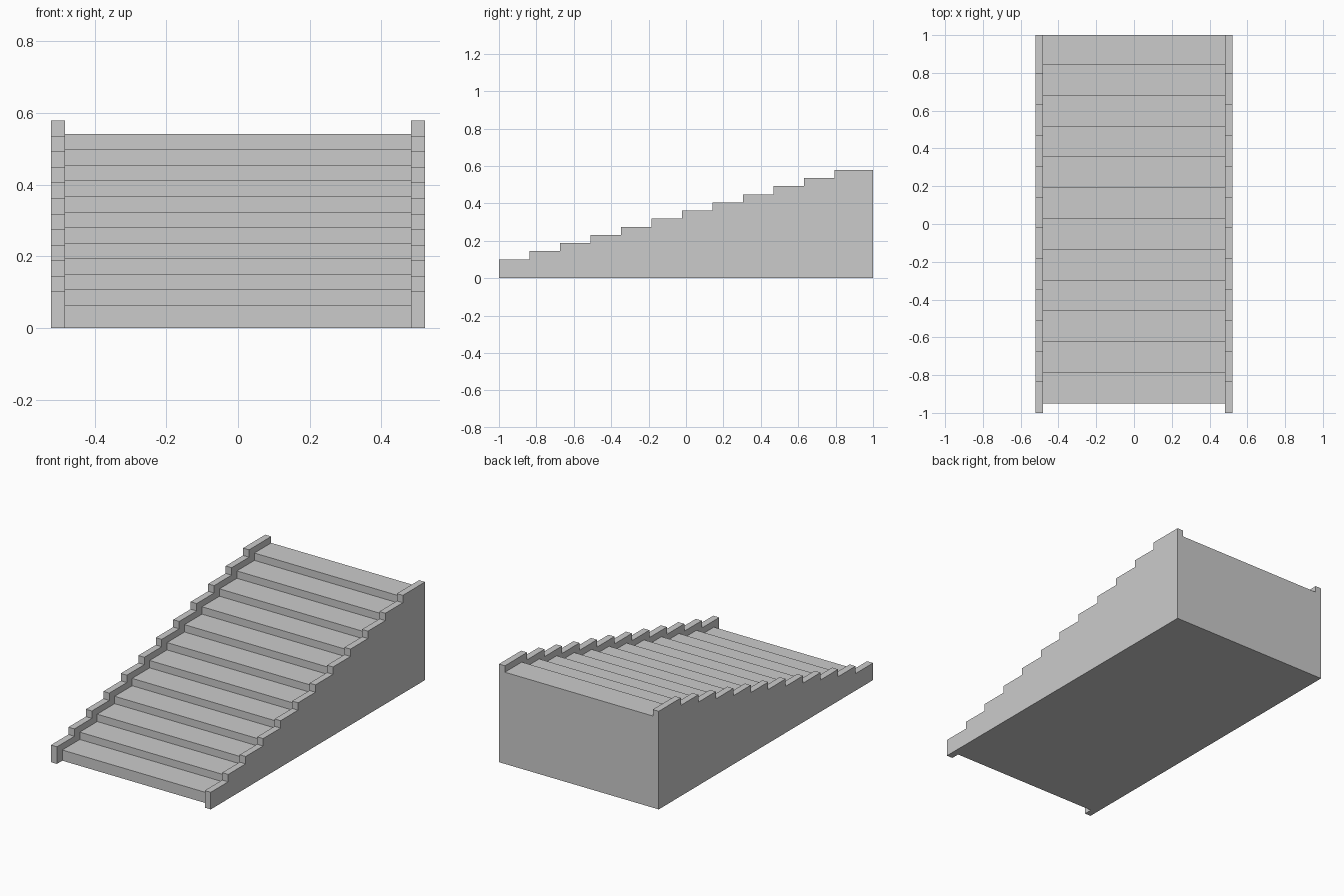
import bpy, bmesh

if "Cube" in bpy.data.objects:
    bpy.data.objects.remove(bpy.data.objects["Cube"])

STEPS = 12
RUN = 0.163      # depth of one step
RISE = 0.0435    # height of one step
BACK = 1.0


def stepped_block(name, x0, x1, y_start, z_first):
    """Extrude a stepped side profile from x0 to x1."""
    pts = [(BACK, 0.0), (y_start, 0.0)]
    for i in range(STEPS):
        z = z_first + i * RISE
        y_end = BACK if i == STEPS - 1 else y_start + (i + 1) * RUN
        pts += [(y_start + i * RUN, z), (y_end, z)]
    bm = bmesh.new()
    face = bm.faces.new([bm.verts.new((x0, y, z)) for y, z in pts])
    ext = bmesh.ops.extrude_face_region(bm, geom=[face])
    moved = [v for v in ext["geom"] if isinstance(v, bmesh.types.BMVert)]
    bmesh.ops.translate(bm, verts=moved, vec=(x1 - x0, 0, 0))
    bmesh.ops.recalc_face_normals(bm, faces=bm.faces[:])
    mesh = bpy.data.meshes.new(name)
    bm.to_mesh(mesh)
    bm.free()
    obj = bpy.data.objects.new(name, mesh)
    bpy.context.collection.objects.link(obj)
    return obj


# Main flight of steps
stepped_block("stair_flight", -0.483, 0.483, -0.95, 0.063)

# Raised stepped borders on both sides
stepped_block("left_border", -0.522, -0.483, -1.0, 0.101)
stepped_block("right_border", 0.483, 0.522, -1.0, 0.101)
